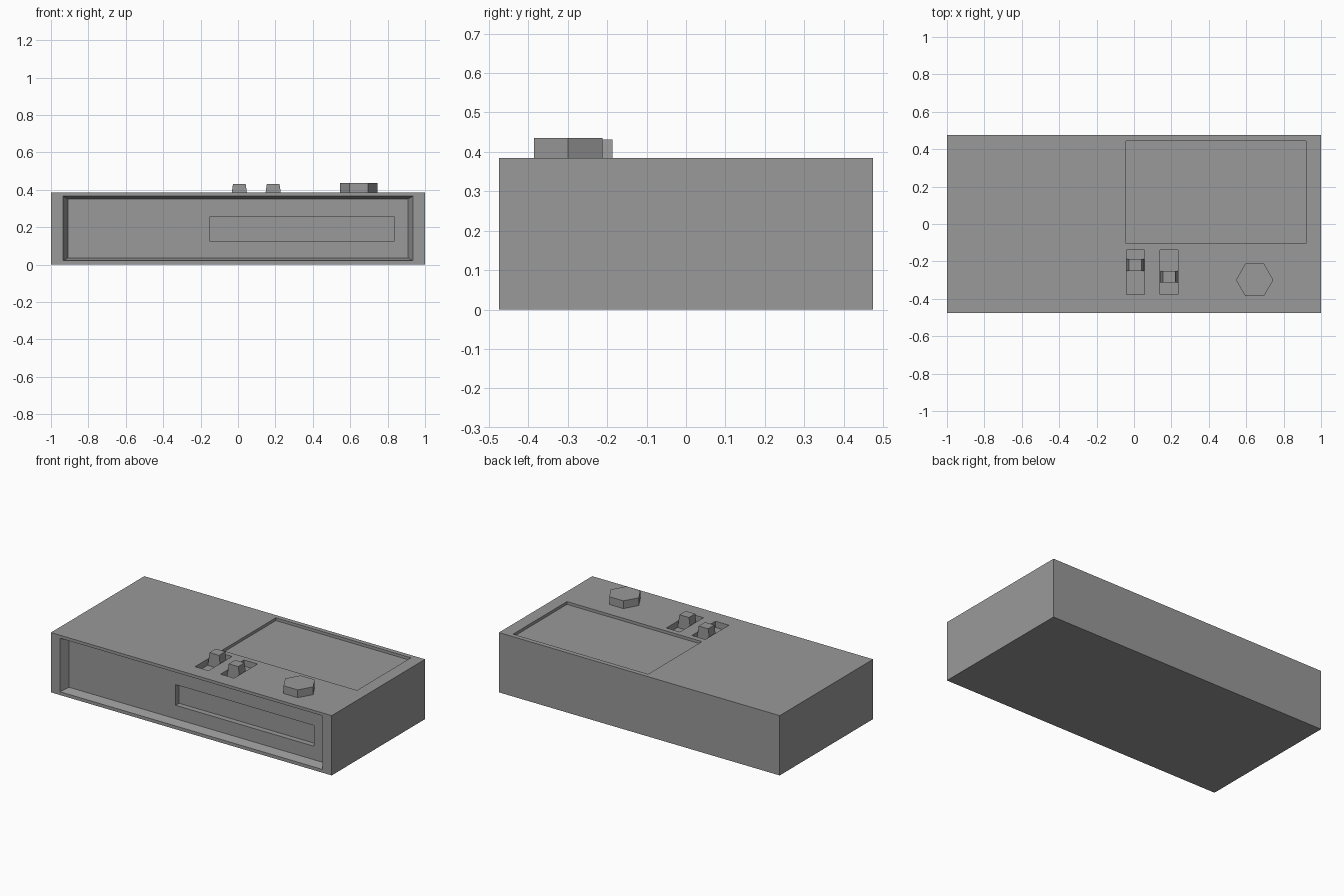
import bpy
import bmesh
from math import radians
from mathutils import Matrix

cube = bpy.data.objects.get("Cube")
if cube:
    bpy.data.objects.remove(cube, do_unlink=True)

grey = bpy.data.materials.new("plain_grey")
grey.use_nodes = True
COLOUR = (0.32, 0.32, 0.32, 1)
grey.diffuse_color = COLOUR
grey.node_tree.nodes["Principled BSDF"].inputs["Base Color"].default_value = COLOUR

TOP = 0.385
FRONT = -0.475


def finish(name, bm):
    bmesh.ops.recalc_face_normals(bm, faces=bm.faces)
    mesh = bpy.data.meshes.new(name)
    bm.to_mesh(mesh)
    bm.free()
    mesh.materials.append(grey)
    obj = bpy.data.objects.new(name, mesh)
    bpy.context.collection.objects.link(obj)
    return obj


def box(name, xs, ys, zs, tweak=None):
    """Box between limits; tweak may move its corners."""
    bm = bmesh.new()
    bmesh.ops.create_cube(bm, size=1)
    for v in bm.verts:
        side = v.co.copy()
        for axis, (low, high) in enumerate((xs, ys, zs)):
            v.co[axis] = high if side[axis] > 0 else low
        if tweak:
            tweak(v, side)
    return finish(name, bm)


def cut(target, cutter):
    """Subtract the cutter from the target and discard it."""
    cutter.hide_render = True
    mod = target.modifiers.new("cut", "BOOLEAN")
    mod.operation = "DIFFERENCE"
    mod.solver = "EXACT"
    mod.object = cutter
    bpy.context.view_layer.objects.active = target
    bpy.ops.object.modifier_apply(modifier=mod.name)
    bpy.data.objects.remove(cutter, do_unlink=True)


body = box("body", (-1, 1), (FRONT, -FRONT), (0, TOP))


# Front panel recess with sloping walls
def flare(v, side):
    if side.y < 0:
        v.co.y = FRONT
        v.co.x += 0.025 if side.x > 0 else -0.025
        v.co.z += 0.015 if side.z > 0 else -0.015


PANEL = FRONT + 0.055
cut(body, box("front_recess", (-0.91, 0.91), (FRONT, PANEL), (0.036, 0.351), flare))
# Long slot in the front panel
cut(body, box("front_slot", (-0.15, 0.835), (PANEL - 0.02, PANEL + 0.035), (0.123, 0.256)))
# Shallow tray on top
cut(body, box("top_tray", (-0.042, 0.92), (-0.103, 0.445), (TOP - 0.018, 0.5)))


# Sliding switches in their wells
def taper(v, side):
    if side.z > 0:
        v.co.x += -0.012 if side.x > 0 else 0.012


FLOOR = TOP - 0.04
for name, x, y in (("left_switch", 0.188, -0.282), ("right_switch", 0.007, -0.219)):
    cut(body, box(name + "_well", (x - 0.048, x + 0.048), (-0.378, -0.138), (FLOOR, 0.5)))
    box(name, (x - 0.046, x + 0.046), (y - 0.032, y + 0.032), (FLOOR, 0.431), taper)

# Six-sided knob
bm = bmesh.new()
bmesh.ops.create_cone(bm, cap_ends=True, segments=6, radius1=0.1, radius2=0.1, depth=0.05,
                      matrix=Matrix.Translation((0.645, -0.299, TOP + 0.025))
                      @ Matrix.Rotation(radians(30), 4, "Z"))
finish("knob", bm)
